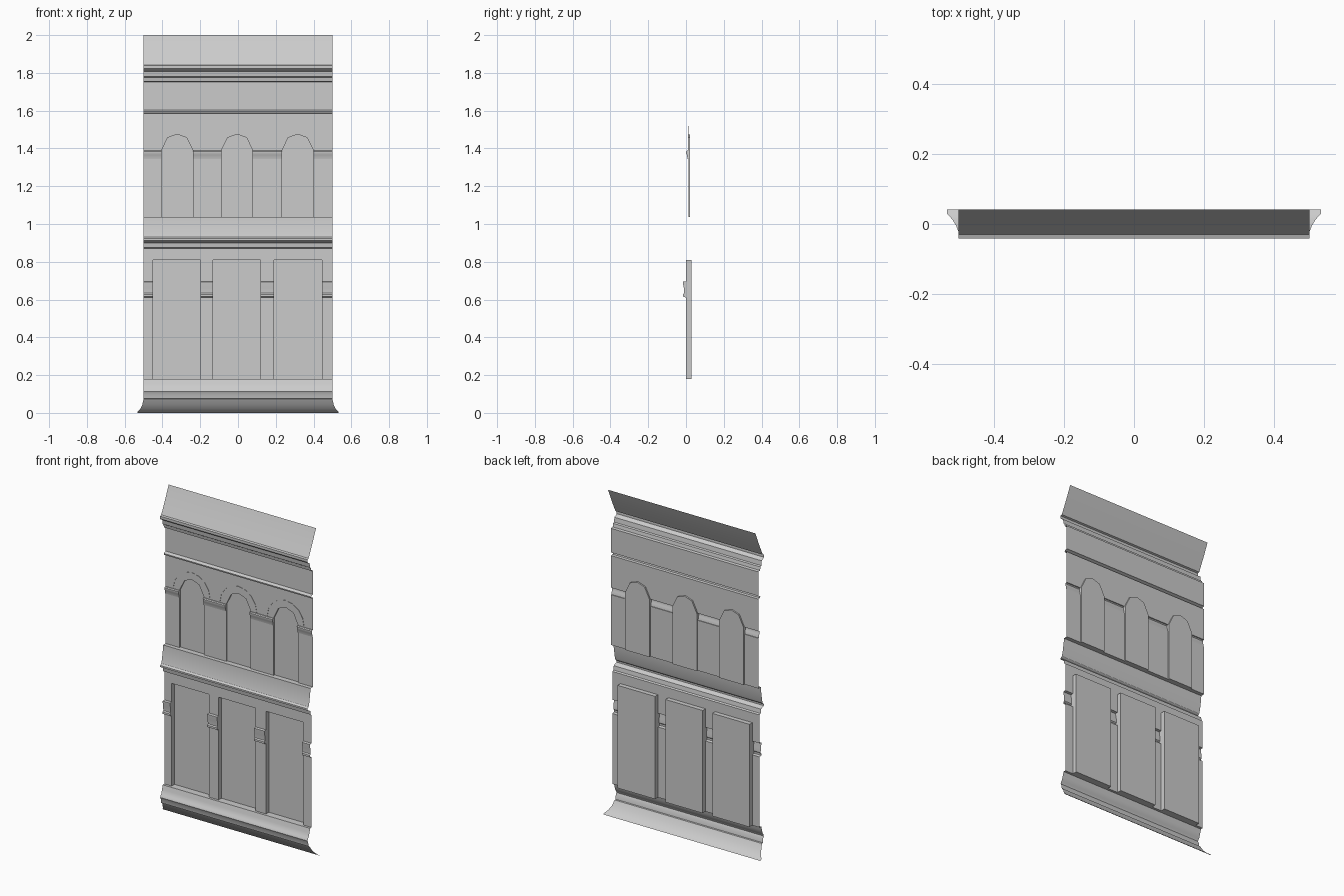
import bpy, math

if "Cube" in bpy.data.objects:
    bpy.data.objects.remove(bpy.data.objects["Cube"])

W = 0.5            # half width of the panel
LOW_Y, UP_Y = 0.0, 0.012   # wall planes of lower and upper storey


def make(name, faces):
    """Object from a list of faces, each a list of coordinates."""
    verts, index, polys = [], {}, []
    for f in faces:
        poly = []
        for v in f:
            k = tuple(round(c, 5) for c in v)
            if k not in index:
                index[k] = len(verts)
                verts.append(k)
            poly.append(index[k])
        polys.append(poly)
    me = bpy.data.meshes.new(name)
    me.from_pydata(verts, [], polys)
    ob = bpy.data.objects.new(name, me)
    bpy.context.collection.objects.link(ob)
    return ob


def sheet(prof, x0=-W, x1=W):
    """Faces sweeping a (y, z[, half width]) profile, bottom to top."""
    out = []
    for p, q in zip(prof, prof[1:]):
        a0, a1 = (-p[2], p[2]) if len(p) > 2 else (x0, x1)
        b0, b1 = (-q[2], q[2]) if len(q) > 2 else (x0, x1)
        out.append([(a0, p[0], p[1]), (a1, p[0], p[1]),
                    (b1, q[0], q[1]), (b0, q[0], q[1])])
    return out


def recess(outline, y0, y1):
    """Opening with reveals and a back panel; outline is (x, z), ccw."""
    out = [[(p[0], y0, p[1]), (q[0], y0, q[1]), (q[0], y1, q[1]), (p[0], y1, p[1])]
           for p, q in zip(outline, outline[1:] + outline[:1])]
    out.append([(x, y1, z) for x, z in outline])
    return out


def piers(openings, z0, z1, y, band):
    """Piers between openings, with a moulded band capped at each opening."""
    xs = [-W] + [x for o in openings for x in o] + [W]
    out = []
    for x0, x1 in zip(xs[::2], xs[1::2]):
        prof = [(y, z0), (y, band[0][1])] + band + [(y, band[-1][1]), (y, z1)]
        prof = [p for i, p in enumerate(prof) if i == 0 or p != prof[i - 1]]
        out += sheet(prof, x0, x1)
        cap = [(y, band[0][1])] + band + [(y, band[-1][1])]
        if x0 > -W:
            out.append([(x0, a, b) for a, b in cap])
        if x1 < W:
            out.append([(x1, a, b) for a, b in reversed(cap)])
    return out


# flared foot and base mouldings
make("base_moulding", sheet([
    (0.042, 0, .533), (0.03, 0.005, .533), (0.012, 0.022, .517), (-0.005, 0.042, .507),
    (-0.022, 0.073, .5), (-0.03, 0.075), (-0.034, 0.1), (-0.04, 0.112), (-0.036, 0.124),
    (-0.03, 0.13), (-0.022, 0.155), (-0.015, 0.18), (LOW_Y, 0.18)]))

# lower storey: piers with band, rectangular recesses, wall above
low = [(-.45, -.198), (-.132, .12), (.19, .445)]
make("lower_piers", piers(low, 0.18, 0.81, LOW_Y, [
    (-.004, .612), (-.016, .616), (-.016, .628), (-.01, .634), (-.011, .66),
    (-.016, .685), (-.016, .694), (-.006, .696)]))
for i, (a, b) in enumerate(low):
    make(f"lower_recess_{i + 1}",
         recess([(a, .18), (b, .18), (b, .81), (a, .81)], LOW_Y, 0.028))
make("lower_wall_top", sheet([(LOW_Y, .81), (LOW_Y, .87)]))

# sill course between storeys
make("sill_course", sheet([
    (LOW_Y, .87), (-0.01, .875), (-0.014, .9), (-0.028, .908), (-0.04, .912),
    (-0.04, .922), (-0.03, .93), (-0.024, .95), (-0.018, .985), (-0.014, 1.01),
    (-0.012, 1.037), (UP_Y, 1.037)]))

# upper storey: piers with imposts, arched recesses, spandrel wall
SPRING = 1.39
arch_x = [-.322, -.005, .316]
half = .083
up = [(c - half, c + half) for c in arch_x]
make("upper_piers", piers(up, 1.037, SPRING, UP_Y, [
    (.008, 1.345), (.005, 1.365), (.001, 1.372), (.001, 1.383), (.006, 1.388)]))
crown = [(half, SPRING), (.05, 1.457), (0, 1.475), (-.05, 1.457), (-half, SPRING)]
wall = [(-W, SPRING)]
for i, c in enumerate(arch_x):
    arch = [(c + x, z) for x, z in crown]
    wall += arch[::-1]
    make(f"arched_recess_{i + 1}",
         recess([(c - half, 1.037), (c + half, 1.037)] + arch, UP_Y, 0.021))
    # fine raised line over each arch
    arc = [(c + .125 * math.cos(t), SPRING + .13 * math.sin(t))
           for t in (math.pi * k / 8 for k in range(9))]
    make(f"arch_line_{i + 1}",
         [[(p[0], UP_Y - .002, p[1]), (q[0], UP_Y - .002, q[1]),
           (q[0], UP_Y, q[1]), (p[0], UP_Y, p[1])] for p, q in zip(arc, arc[1:])])
wall += [(W, SPRING), (W, 1.585), (-W, 1.585)]
make("spandrel_wall", [[(x, UP_Y, z) for x, z in wall]])

# string course, frieze, cornice and sloping top
make("frieze_and_string_course", sheet([
    (UP_Y, 1.585), (-0.004, 1.587), (-0.006, 1.596), (0.004, 1.602),
    (UP_Y, 1.604), (UP_Y, 1.752)]))
make("cornice_and_roof_slope", sheet([
    (UP_Y, 1.752), (-0.004, 1.755), (-0.008, 1.775), (-0.016, 1.78), (-0.02, 1.808),
    (-0.034, 1.815), (-0.041, 1.822), (-0.041, 1.838), (-0.03, 1.842),
    (-0.012, 1.88), (0.01, 1.926), (0.03, 1.972), (0.042, 2.0)]))

for ob in bpy.context.collection.objects:
    ob.select_set(True)
    bpy.context.view_layer.objects.active = ob
bpy.ops.object.shade_smooth_by_angle(angle=math.radians(30))
